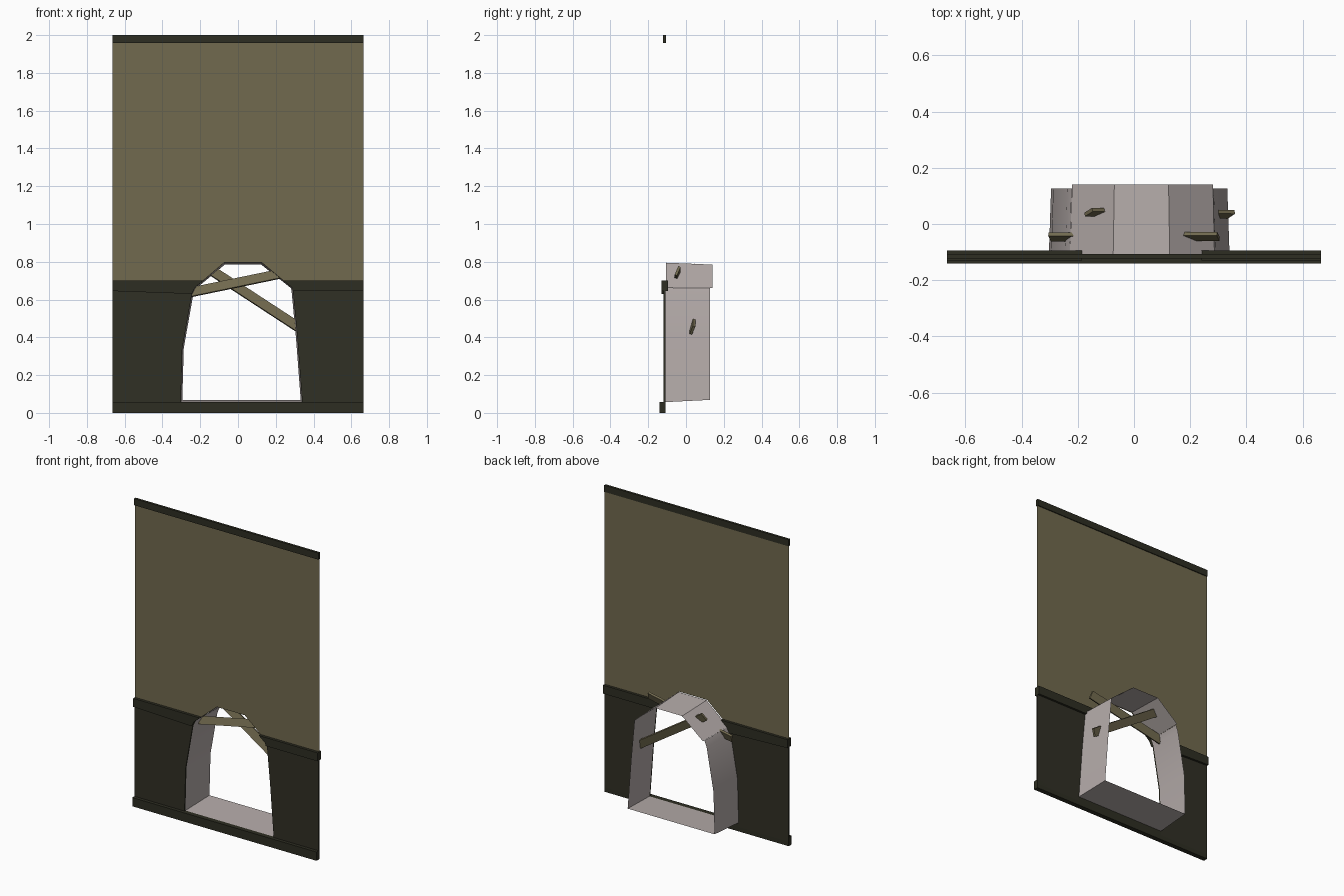
import bpy, bmesh, math
from mathutils import Vector, Matrix

if "Cube" in bpy.data.objects:
    bpy.data.objects.remove(bpy.data.objects["Cube"])


def material(name, rgb):
    m = bpy.data.materials.new(name)
    m.diffuse_color = (*rgb, 1)
    m.use_nodes = True
    m.node_tree.nodes["Principled BSDF"].inputs["Base Color"].default_value = m.diffuse_color
    return m


OLIVE = material("olive plaster", (0.165, 0.142, 0.077))
DARK = material("dark panel", (0.030, 0.029, 0.018))
TRIM = material("dark trim", (0.027, 0.027, 0.016))
GREY = material("pale tunnel", (0.46, 0.41, 0.40))
WOOD = material("plank wood", (0.165, 0.142, 0.077))


def finish(name, bm, mat):
    me = bpy.data.meshes.new(name)
    bm.to_mesh(me)
    bm.free()
    me.materials.append(mat)
    ob = bpy.data.objects.new(name, me)
    bpy.context.collection.objects.link(ob)
    return ob


def slab(name, pts, y0, y1, mat):
    """Fill an x-z outline at y0 and, if y1 differs, extrude it to y1."""
    bm = bmesh.new()
    face = bm.faces.new([bm.verts.new((x, y0, z)) for x, z in pts])
    if y1 != y0:
        res = bmesh.ops.extrude_face_region(bm, geom=[face], use_keep_orig=True)
        bmesh.ops.translate(bm, vec=(0, y1 - y0, 0),
                            verts=[v for v in res["geom"] if isinstance(v, bmesh.types.BMVert)])
        bmesh.ops.recalc_face_normals(bm, faces=bm.faces)
    return finish(name, bm, mat)


def strip(name, front, back, y0, y1, mat):
    """Ribbon of quads between a front and a back outline."""
    bm = bmesh.new()
    a = [bm.verts.new((x, y0, z)) for x, z in front]
    b = [bm.verts.new((x, y1, z)) for x, z in back]
    for i in range(len(a) - 1):
        bm.faces.new((a[i], a[i + 1], b[i + 1], b[i])).smooth = True
    ob = finish(name, bm, mat)
    bpy.ops.object.select_all(action='DESELECT')
    ob.select_set(True)
    bpy.context.view_layer.objects.active = ob
    bpy.ops.object.shade_smooth_by_angle(angle=math.radians(30))


def plank(name, p, q, width, thick, tilt):
    """Flat board running from p to q, leaning back by tilt."""
    p, q = Vector(p), Vector(q)
    along = (q - p).normalized()
    up = Vector((0, math.sin(tilt), math.cos(tilt)))
    up = (up - along * up.dot(along)).normalized()
    side = along.cross(up)
    rot = Matrix((along, side, up)).transposed().to_4x4()
    bm = bmesh.new()
    bmesh.ops.create_cube(bm, size=1)
    bmesh.ops.scale(bm, vec=((q - p).length, thick, width), verts=bm.verts)
    bmesh.ops.transform(bm, matrix=Matrix.Translation((p + q) / 2) @ rot, verts=bm.verts)
    finish(name, bm, WOOD)


W = 0.665
# hole outline, bottom to arch spring, then the arch itself
left = [(-0.303, 0.057), (-0.295, 0.34), (-0.244, 0.63), (-0.228, 0.663)]
right = [(0.340, 0.057), (0.314, 0.40), (0.291, 0.645), (0.286, 0.663)]
arch = [left[-1], (-0.074, 0.795), (0.127, 0.795), right[-1]]
L70, R70 = (-0.185, 0.70), (0.241, 0.70)

# wall sheet above the rail
slab("upper_wall", [(-W, 0.70), (-W, 1.99), (W, 1.99), (W, 0.70), R70,
                    arch[2], arch[1], L70], -0.112, -0.112, OLIVE)

# dark panels and rail halves either side of the hole
for side, s, edge, top in (("left", -1, left, L70), ("right", 1, right, R70)):
    slab("lower_panel_" + side, [(s * W, 0.03), (edge[0][0], 0.03)] + edge +
         [(s * W, 0.663)], -0.118, -0.109, DARK)
    slab("rail_" + side, [(s * W, 0.645), edge[2], edge[3], top, (s * W, 0.70)],
         -0.130, -0.095, TRIM)

# skirting and top trim
slab("skirting", [(-W, 0), (W, 0), (W, 0.057), (-W, 0.057)], -0.140, -0.109, TRIM)
slab("top_trim", [(-W, 1.957), (W, 1.957), (W, 2), (-W, 2)], -0.122, -0.106, TRIM)


# tunnel lining: sides and floor, then the faceted arch roof
def taper(pts):
    return [(0.018 + (x - 0.018) * 0.975, 0.43 + (z - 0.43) * 0.968) for x, z in pts]


lining = left[::-1] + right
lining_back = taper(lining)
lining_back[0], lining_back[-1] = (-0.222, 0.66), (0.281, 0.66)
strip("tunnel_sides", lining, lining_back, -0.109, 0.127, GREY)
strip("tunnel_arch", arch, [(-0.220, 0.66), (-0.070, 0.785), (0.123, 0.785), (0.281, 0.66)],
      -0.106, 0.14, GREY)

# crossed planks
plank("plank_front", (-0.30, -0.046, 0.628), (0.30, -0.044, 0.752), 0.050, 0.014, 0.38)
plank("plank_back", (-0.162, 0.042, 0.768), (0.345, 0.034, 0.437), 0.052, 0.014, 0.30)
